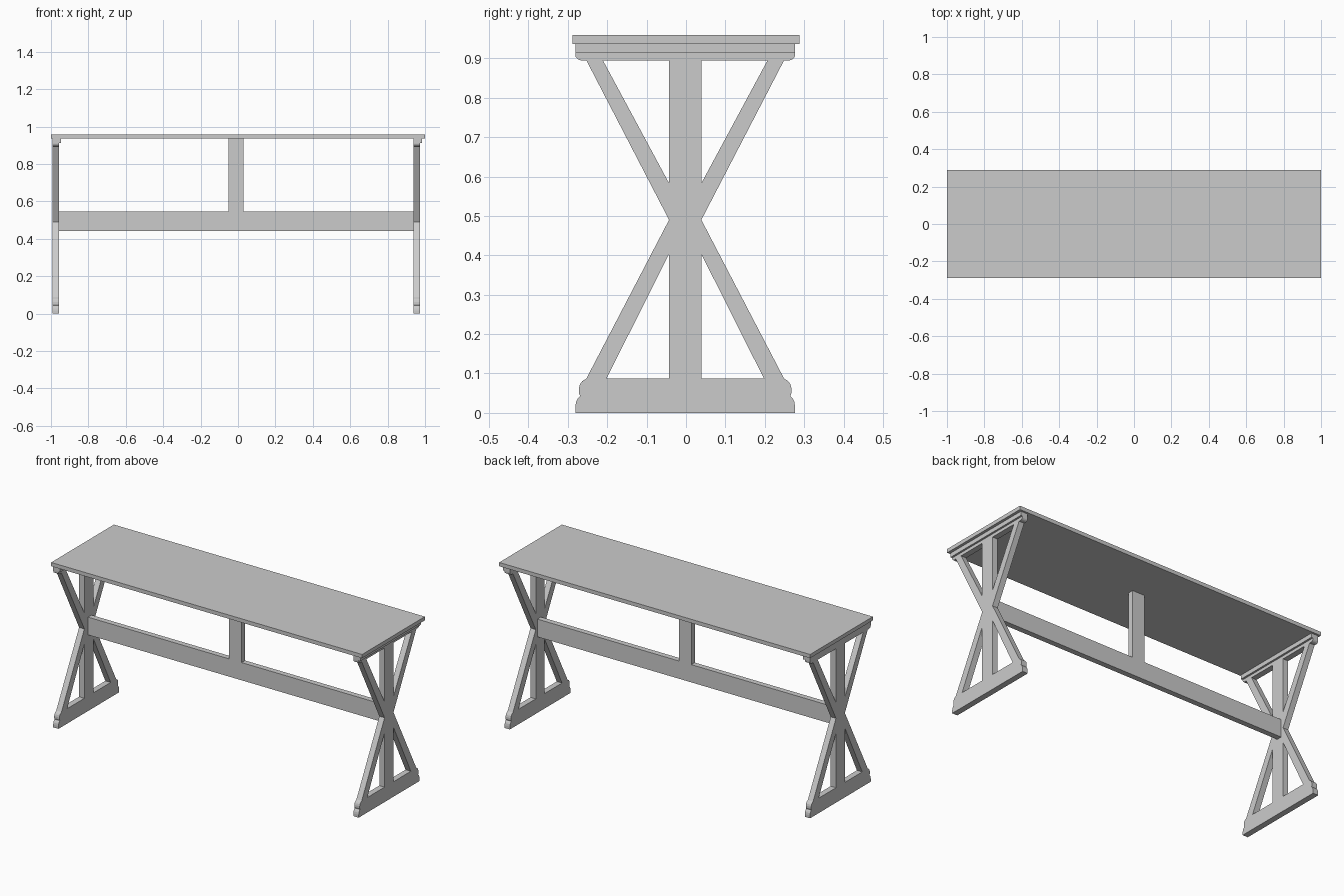
import bpy
import bmesh
from mathutils import Matrix

cube = bpy.data.objects.get("Cube")
if cube:
    bpy.data.objects.remove(cube, do_unlink=True)

# Single plain grey
grey = bpy.data.materials.new("plain_grey")
grey.use_nodes = True
colour = (0.6, 0.6, 0.6, 1)
grey.diffuse_color = colour
grey.node_tree.nodes["Principled BSDF"].inputs["Base Color"].default_value = colour


def add_object(name, bm):
    bmesh.ops.recalc_face_normals(bm, faces=bm.faces)
    mesh = bpy.data.meshes.new(name)
    bm.to_mesh(mesh)
    bm.free()
    mesh.materials.clear()
    mesh.materials.append(grey)
    for face in mesh.polygons:
        face.use_smooth = False
        face.material_index = 0
    obj = bpy.data.objects.new(name, mesh)
    bpy.context.collection.objects.link(obj)
    return obj


def box(name, low, high):
    bm = bmesh.new()
    bmesh.ops.create_cube(bm, size=1)
    for v in bm.verts:
        v.co = [(a + b) / 2 + c * (b - a) for a, b, c in zip(low, high, v.co)]
    return add_object(name, bm)


def plate(name, outlines, thickness, frame):
    """Extrude a flat outline (later outlines are holes) and place it by frame."""
    curve = bpy.data.curves.new(name, "CURVE")
    curve.dimensions = "2D"
    curve.fill_mode = "BOTH"
    curve.extrude = thickness / 2
    for points in outlines:
        spline = curve.splines.new("POLY")
        spline.points.add(len(points) - 1)
        for p, (u, v) in zip(spline.points, points):
            p.co = (u, v, 0, 1)
        spline.use_cyclic_u = True
    helper = bpy.data.objects.new(name + "_outline", curve)
    mesh = bpy.data.meshes.new_from_object(helper)
    bm = bmesh.new()
    bm.from_mesh(mesh)
    bpy.data.objects.remove(helper)
    bpy.data.curves.remove(curve)
    bpy.data.meshes.remove(mesh)
    bmesh.ops.remove_doubles(bm, verts=bm.verts, dist=0.0005)
    bmesh.ops.transform(bm, matrix=frame, verts=bm.verts)
    return add_object(name, bm)


# Table top
box("table_top", (-1, -0.288, 0.937), (1, 0.288, 0.959))

# Hourglass end frame: half outline with moulded foot and rounded head
half = [(0.279, 0), (0.279, 0.016), (0.277, 0.028), (0.273, 0.036), (0.267, 0.043),
        (0.270, 0.051), (0.270, 0.062), (0.267, 0.073), (0.261, 0.081), (0.251, 0.087),
        (0.041, 0.49), (0.251, 0.895), (0.266, 0.895), (0.273, 0.898), (0.278, 0.904),
        (0.279, 0.913)]
outline = half + [(-u, v) for u, v in reversed(half)]
holes = []
for side in (1, -1):
    holes.append([(side * u, v) for u, v in ((0.041, 0.087), (0.2, 0.087), (0.041, 0.403))])
    holes.append([(side * u, v) for u, v in ((0.041, 0.895), (0.209, 0.895), (0.041, 0.583))])

leg_thick = 0.034
for name, x in (("right", -0.992), ("left", 0.939)):
    # Local x -> y, local y -> z, local z -> x
    frame = Matrix(((0, 0, 1, x + leg_thick / 2), (1, 0, 0, -0.002),
                    (0, 1, 0, 0), (0, 0, 0, 1)))
    plate(name + "_end_frame", [outline] + holes, leg_thick, frame)
    box(name + "_cleat", (x, -0.281, 0.913), (x + 0.045, 0.277, 0.937))

# Stretcher with its centre post, one flush T-shaped board
board = [(-0.958, 0.442), (0.939, 0.442), (0.939, 0.545), (0.029, 0.545),
         (0.029, 0.937), (-0.051, 0.937), (-0.051, 0.545), (-0.958, 0.545)]
frame = Matrix(((1, 0, 0, 0), (0, 0, -1, 0.008), (0, 1, 0, 0), (0, 0, 0, 1)))
plate("stretcher_and_post", [board], 0.032, frame)
